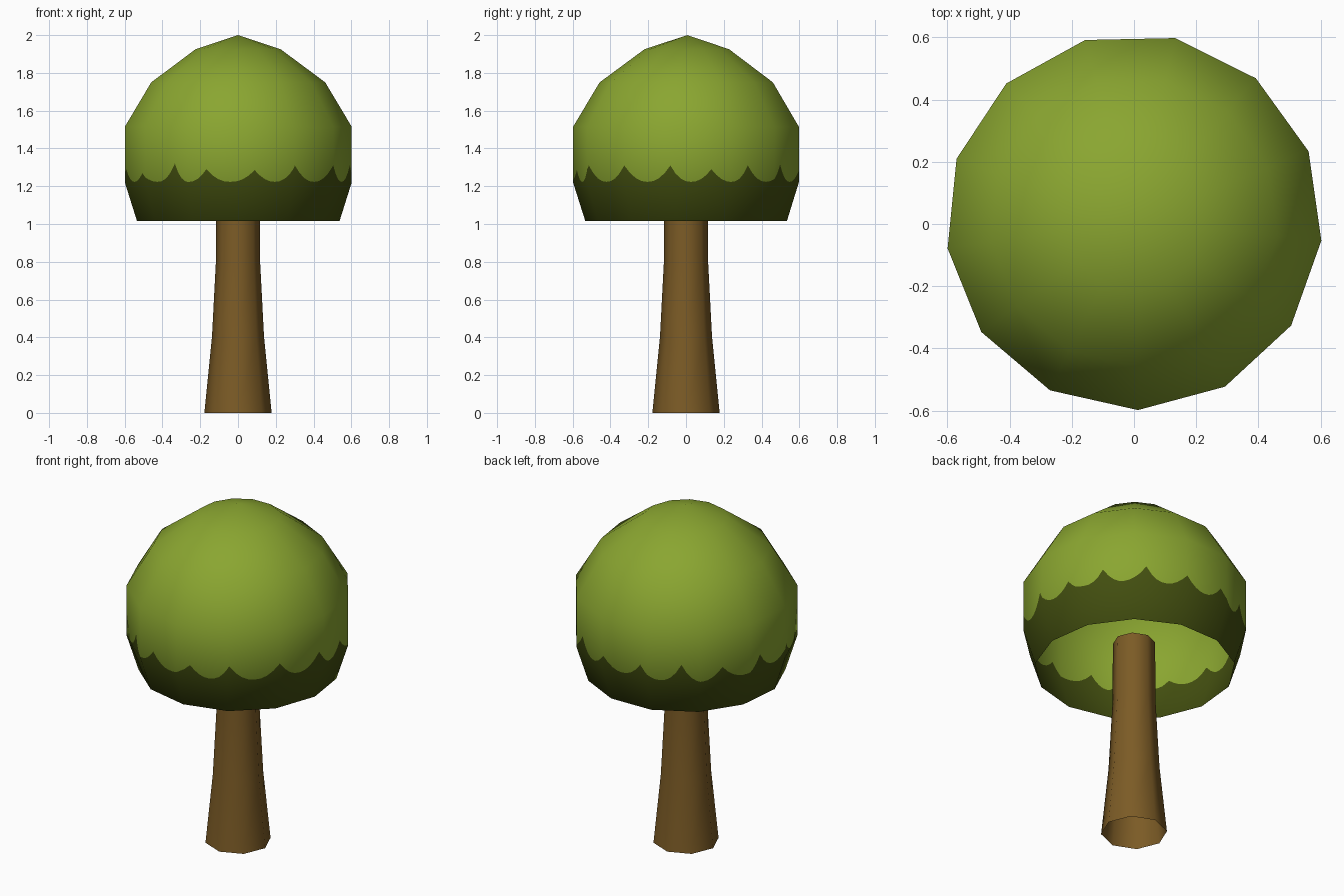
import bpy, math
from mathutils import Vector

if "Cube" in bpy.data.objects:
    bpy.data.objects.remove(bpy.data.objects["Cube"])


def material(name, rgb):
    m = bpy.data.materials.new(name)
    m.diffuse_color = (*rgb, 1)
    m.use_nodes = True
    m.node_tree.nodes["Principled BSDF"].inputs["Base Color"].default_value = m.diffuse_color
    return m


def make_object(name, columns, mats, dark_rows=0, apex=None):
    """Skin closed rings of vertical point columns; rows below dark_rows use material 1."""
    n, rows = len(columns), len(columns[0])
    verts = [p for col in columns for p in col]
    faces, index = [], []
    for i in range(n):
        a, b = i * rows, (i + 1) % n * rows
        for k in range(rows - 1):
            faces.append((a + k, b + k, b + k + 1, a + k + 1))
            index.append(1 if k < dark_rows else 0)
        if apex:
            faces.append((a + rows - 1, b + rows - 1, n * rows))
            index.append(0)
    if apex:
        verts.append(apex)
    mesh = bpy.data.meshes.new(name)
    mesh.from_pydata(verts, [], faces)
    for m in mats:
        mesh.materials.append(m)
    for f, mi in zip(mesh.polygons, index):
        f.material_index = mi
        f.use_smooth = True
    mesh.update()
    obj = bpy.data.objects.new(name, mesh)
    bpy.context.collection.objects.link(obj)
    return obj


light = material("leaf green", (0.255, 0.38, 0.03))
dark = material("dark leaf green", (0.056, 0.078, 0.005))
bark = material("bark brown", (0.2, 0.105, 0.019))

# Crown: open 13-sided dome with a scalloped colour border
SIDES, START, CY = 13, -88.8, 0.007
STEP = 360 / SIDES
PEAKS = [(-148, 1.27), (-124.5, 1.32), (-106.5, 1.29), (-81.4, 1.285), (-60, 1.31),
         (-33.5, 1.31), (-8.6, 1.31), (12.5, 1.29), (33, 1.31), (56, 1.315), (78, 1.29),
         (101, 1.3), (123, 1.32), (145, 1.29), (168, 1.31), (190, 1.29), (212, 1.27)]
LOW = 1.223


def border(angle):
    a = (angle + 148) % 360 - 148
    for (a0, h0), (a1, h1) in zip(PEAKS, PEAKS[1:]):
        if a0 <= a <= a1:
            t = (a - a0) / (a1 - a0)
            return LOW + (h0 + (h1 - h0) * t - LOW) * abs(2 * t - 1) ** 2.2
    return LOW


angles = {round((START + i * STEP + 148) % 360 - 148, 3) for i in range(SIDES)}
for (a0, _), (a1, _) in zip(PEAKS, PEAKS[1:]):
    angles |= {round(a0 + (a1 - a0) * k / 8, 3) for k in range(8)}

columns = []
for a in sorted(angles):
    local = math.radians((a - START) % STEP - STEP / 2)
    flat = math.cos(math.pi / SIDES) / math.cos(local)   # stay on the flat side
    c, s = math.cos(math.radians(a)) * flat, math.sin(math.radians(a)) * flat
    profile = [(0.54, 1.015), (0.605, 1.22), (0.605, border(a)),
               (0.605, 1.515), (0.464, 1.75), (0.227, 1.925)]
    columns.append([(r * c, r * s + CY, z) for r, z in profile])

crown = make_object("crown", columns, [light, dark], dark_rows=2, apex=(0, CY, 2.0))
centre = Vector((0, CY, 1.37))
crown.data.normals_split_custom_set_from_vertices(
    [(v.co - centre).normalized() for v in crown.data.vertices])

# Trunk: open eight-sided tapering tube reaching into the crown
trunk_profile = [(0.178, 0), (0.138, 0.4), (0.117, 0.8), (0.114, 1.18)]
columns = [[(r * math.cos(i * math.pi / 4), r * math.sin(i * math.pi / 4), z)
            for r, z in trunk_profile] for i in range(8)]
make_object("trunk", columns, [bark])
